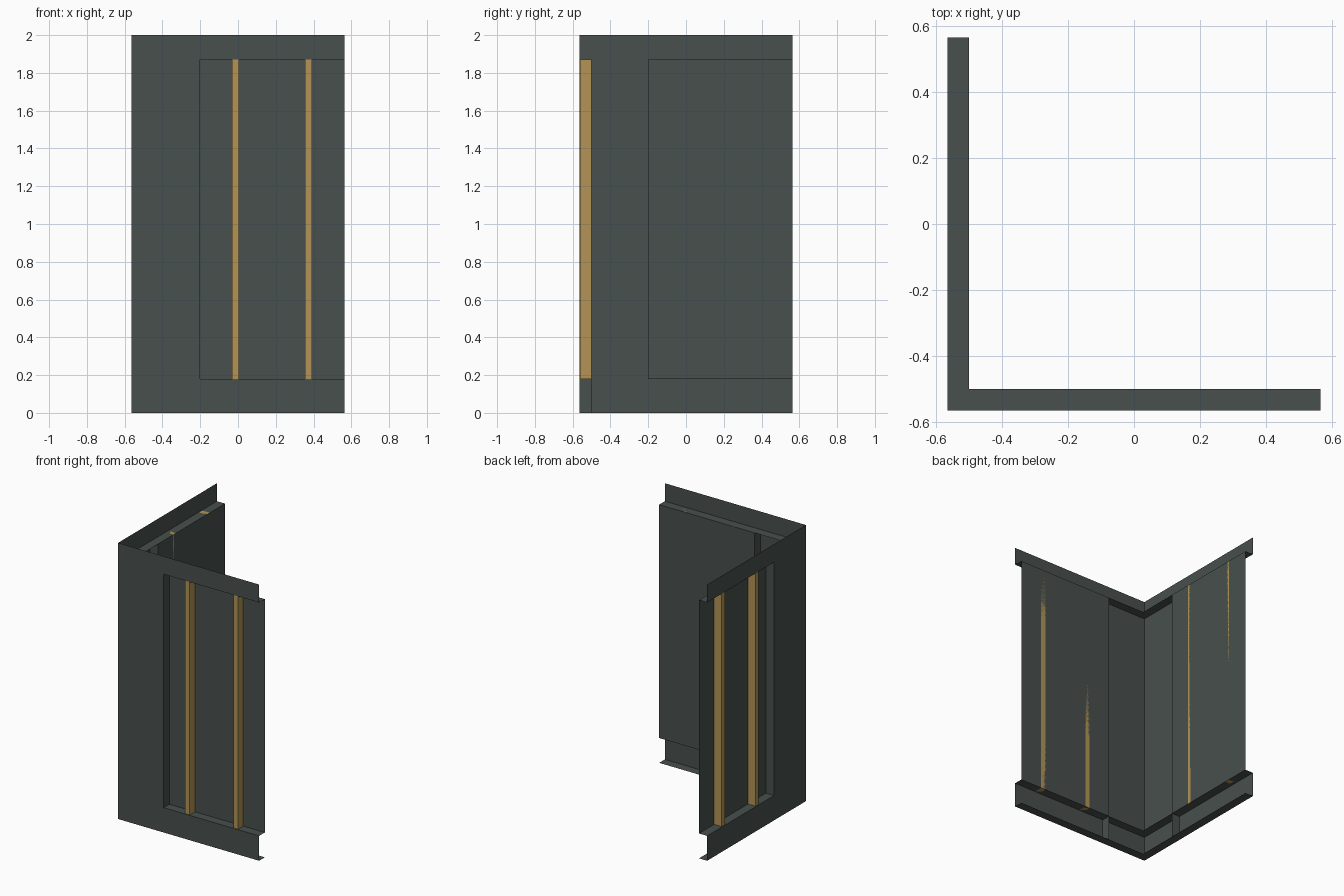
import bpy
import bmesh

OUT, IN = -0.565, -0.50      # outer skin plane and inner panel plane
END = 0.565                  # open end of each wall
JAMB = -0.20                 # side of the tall recess
SILL, HEAD, TOP = 0.18, 1.87, 2.0

cube = bpy.data.objects.get("Cube")
if cube:
    bpy.data.objects.remove(cube, do_unlink=True)


def material(name, rgb):
    mat = bpy.data.materials.new(name)
    mat.use_nodes = True
    mat.diffuse_color = (*rgb, 1)
    bsdf = next(n for n in mat.node_tree.nodes if n.type == "BSDF_PRINCIPLED")
    bsdf.inputs["Base Color"].default_value = (*rgb, 1)
    return mat


slate = material("dark_slate", (0.064, 0.080, 0.075))
wood = material("golden_wood", (0.445, 0.296, 0.093))


def build(name, quads, mat, swap):
    """Sheet-metal part from quads in (along, depth, height); swap gives the side wall."""
    bm = bmesh.new()
    for quad in quads:
        pts = [(d, a, h) if swap else (a, d, h) for a, d, h in quad]
        if swap:
            pts.reverse()
        bm.faces.new([bm.verts.new(p) for p in pts])
    bmesh.ops.remove_doubles(bm, verts=bm.verts, dist=0.0001)
    mesh = bpy.data.meshes.new(name)
    bm.to_mesh(mesh)
    bm.free()
    mesh.materials.append(mat)
    obj = bpy.data.objects.new(name, mesh)
    bpy.context.collection.objects.link(obj)


def upright(a0, a1, d, z0, z1):
    return [(a0, d, z0), (a1, d, z0), (a1, d, z1), (a0, d, z1)]


def cross(a, z0, z1):
    return [(a, OUT, z0), (a, IN, z0), (a, IN, z1), (a, OUT, z1)]


def ledge(z):
    # mitred where the two walls meet
    return [(OUT, OUT, z), (END, OUT, z), (END, IN, z), (IN, IN, z)]


def box(a0, a1, d0, d1, z0, z1):
    p = [(a, d, z) for z in (z0, z1) for a, d in ((a0, d0), (a1, d0), (a1, d1), (a0, d1))]
    sides = [[p[i], p[(i + 1) % 4], p[(i + 1) % 4 + 4], p[i + 4]] for i in range(4)]
    return sides + [p[3::-1], p[4:]]


for wall, swap in (("front", False), ("side", True)):
    # Outer skin around the recess: base band, corner post, head band
    skin = [upright(OUT, JAMB, OUT, z0, z1) for z0, z1 in ((0, SILL), (SILL, HEAD), (HEAD, TOP))]
    skin += [upright(JAMB, END, OUT, z0, z1) for z0, z1 in ((0, SILL), (HEAD, TOP))]
    build(wall + "_outer_skin", skin, slate, swap)

    # Horizontal flanges at floor, sill and head
    for part, z in (("floor_flange", 0), ("sill_ledge", SILL), ("head_ledge", HEAD)):
        build(f"{wall}_{part}", [ledge(z)], slate, swap)

    # Recessed panel and its jamb, which runs down to the floor
    build(wall + "_recess_panel", [upright(JAMB, END, IN, SILL, HEAD)], slate, swap)
    build(wall + "_jamb", [cross(JAMB, 0, SILL), cross(JAMB, SILL, HEAD)], slate, swap)

    # Wooden battens standing in the recess
    for label, a in (("inner", -0.032), ("outer", 0.355)):
        build(f"{wall}_{label}_batten", box(a, a + 0.037, -0.56, IN, SILL, HEAD), wood, swap)
